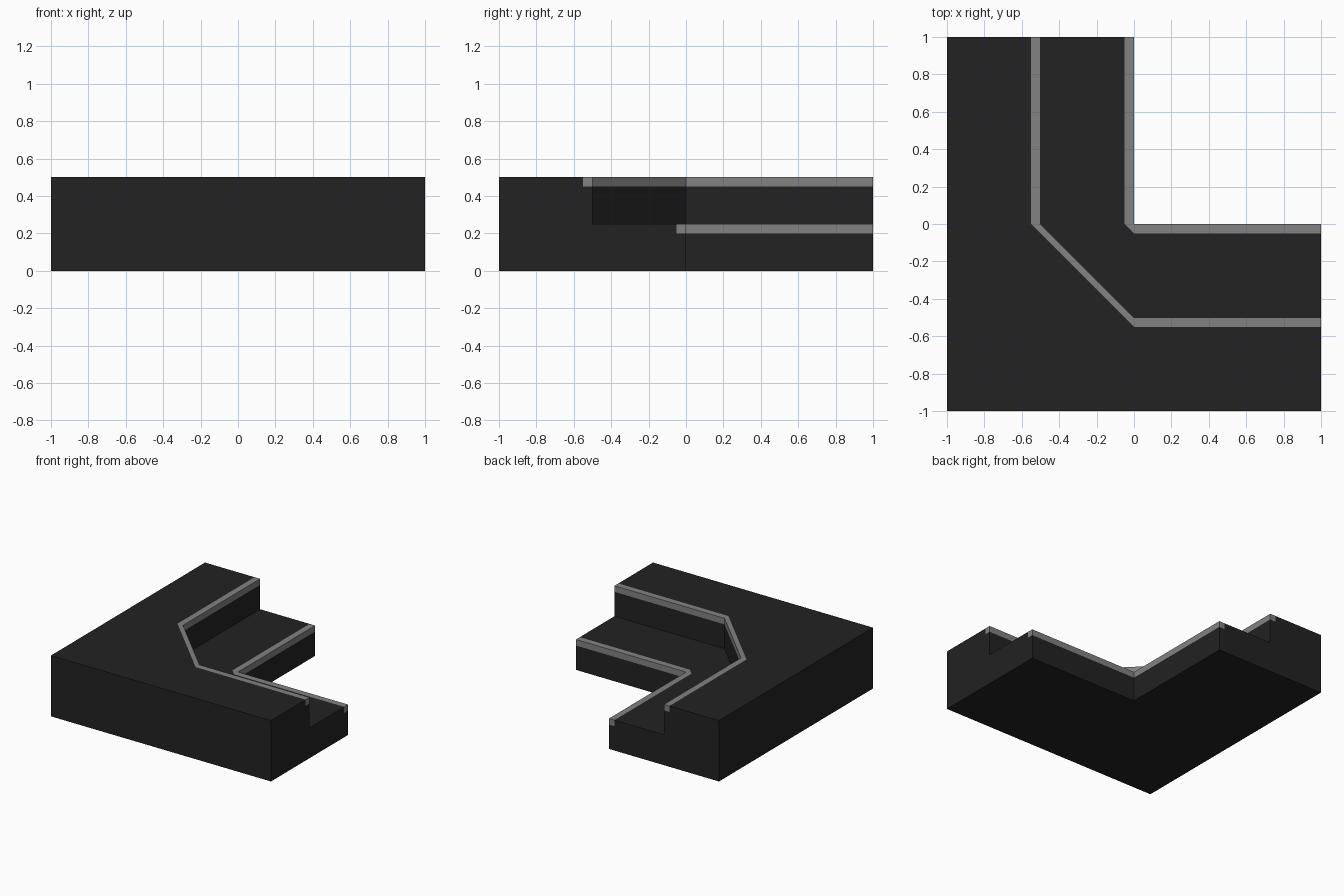
import bpy
import bmesh

cube = bpy.data.objects.get("Cube")
if cube:
    bpy.data.objects.remove(cube, do_unlink=True)


def make_material(name, value):
    mat = bpy.data.materials.new(name)
    mat.use_nodes = True
    colour = (value, value, value, 1)
    mat.diffuse_color = colour
    mat.node_tree.nodes["Principled BSDF"].inputs["Base Color"].default_value = colour
    return mat


dark = make_material("dark_stone", 0.016)
grey = make_material("grey_edging", 0.223)

OUTER = -1.0    # outer wall of the corner, which stays square
INNER = 0.0     # inner corner
LANDING = -0.5  # riser of the upper step
TRIM = 0.05     # edging width and height
LOW, HIGH = 0.25, 0.5


def corner_path(d):
    """Plan points of the turn at offset d: two straight arms and a chamfer."""
    mid = d if d == OUTER else d / 2
    return [(d, 1), (d, 0), (mid, mid), (0, d), (1, d)]


def sweep(name, profile, mat):
    """Sweep a closed (offset, height) profile around the corner."""
    bm = bmesh.new()
    rails = [[bm.verts.new((x, y, z)) for x, y in corner_path(d)] for d, z in profile]
    for a, b in zip(rails, rails[1:] + rails[:1]):
        for i in range(len(a) - 1):
            bm.faces.new((a[i], a[i + 1], b[i + 1], b[i]))
    for end in (0, -1):
        bm.faces.new([rail[end] for rail in rails])
    # Close the sharp inner corner, where the chamfer shrinks to a point
    bmesh.ops.remove_doubles(bm, verts=bm.verts, dist=0.0001)
    bmesh.ops.recalc_face_normals(bm, faces=bm.faces)
    mesh = bpy.data.meshes.new(name)
    bm.to_mesh(mesh)
    bm.free()
    mesh.materials.append(mat)
    obj = bpy.data.objects.new(name, mesh)
    bpy.context.collection.objects.link(obj)


# Two-step body, with a rebate for the edging on each step
sweep("corner_steps", [
    (OUTER, 0), (INNER, 0),
    (INNER, LOW - TRIM), (INNER - TRIM, LOW - TRIM), (INNER - TRIM, LOW),
    (LANDING, LOW),
    (LANDING, HIGH - TRIM), (LANDING - TRIM, HIGH - TRIM), (LANDING - TRIM, HIGH),
    (OUTER, HIGH),
], dark)

# Edging strips on the step noses
for name, d, z in (("lower_edging", INNER, LOW), ("upper_edging", LANDING, HIGH)):
    sweep(name, [(d, z - TRIM), (d, z), (d - TRIM, z), (d - TRIM, z - TRIM)], grey)
